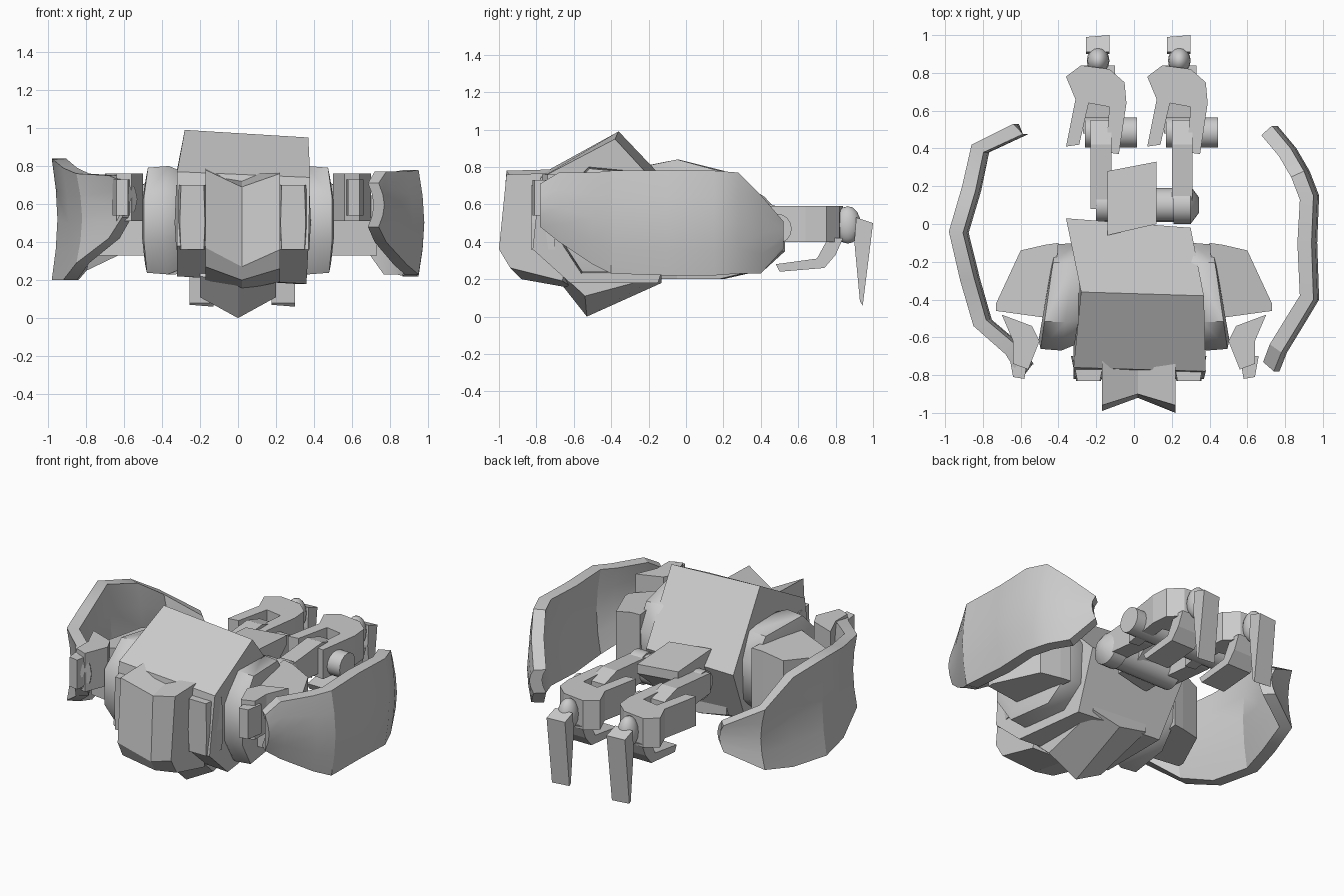
import bpy, bmesh, math
from mathutils import Vector


def loft(name, loops, smooth=None):
    """Skin equal-length 3D loops and cap both ends."""
    bm = bmesh.new()
    rows = [[bm.verts.new(p) for p in lp] for lp in loops]
    n = len(rows[0])
    for a, b in zip(rows, rows[1:]):
        for i in range(n):
            j = (i + 1) % n
            bm.faces.new((a[i], a[j], b[j], b[i]))
    bm.faces.new(rows[0][::-1])
    bm.faces.new(rows[-1])
    bmesh.ops.recalc_face_normals(bm, faces=bm.faces)
    me = bpy.data.meshes.new(name)
    bm.to_mesh(me)
    bm.free()
    ob = bpy.data.objects.new(name, me)
    bpy.context.collection.objects.link(ob)
    if smooth:
        bpy.ops.object.select_all(action='DESELECT')
        ob.select_set(True)
        bpy.context.view_layer.objects.active = ob
        bpy.ops.object.shade_smooth_by_angle(angle=math.radians(smooth))
    return ob


def along_x(name, sections, smooth=None):
    """Sections are (x, [(y, z), ...])."""
    return loft(name, [[(x, y, z) for y, z in o] for x, o in sections], smooth)


def along_z(name, outline, z0, z1):
    return loft(name, [[(x, y, z) for x, y in outline] for z in (z0, z1)])


def drum(name, x0, x1, y, z, r, sides=16):
    circle = [(y + r * math.cos(2 * math.pi * i / sides),
               z + r * math.sin(2 * math.pi * i / sides)) for i in range(sides)]
    return along_x(name, [(x0, circle), (x1, circle)], 40)


# Main torso with a high cross ridge, slightly skewed
loft("torso", [
    [(-0.28, -0.36, 0.99), (-0.32, -0.76, 0.77), (-0.32, -0.82, 0.38), (-0.32, -0.62, 0.22),
     (-0.32, -0.15, 0.22), (-0.36, 0.03, 0.58)],
    [(0.37, -0.38, 0.95), (0.38, -0.78, 0.74), (0.37, -0.82, 0.36), (0.36, -0.62, 0.18),
     (0.3, -0.15, 0.18), (0.3, -0.02, 0.56)]])

# Notched chest block on the front
along_x("chest_block", [
    (-0.17, [(-0.6, 0.79), (-0.96, 0.78), (-0.99, 0.37), (-0.94, 0.27), (-0.66, 0.2)]),
    (0.02, [(-0.6, 0.76), (-0.90, 0.69), (-0.92, 0.27), (-0.88, 0.2), (-0.6, 0.15)]),
    (0.22, [(-0.6, 0.77), (-0.96, 0.76), (-1.0, 0.36), (-0.94, 0.26), (-0.66, 0.19)])])

# Faceted side panels of the chest
for side, xc in (("left", -0.24), ("right", 0.29)):
    loft(f"{side}_chest_panel", [
        [(xc + s * dx, y, z) for dx, z in ((-1, 0.7), (1, 0.7), (1.1, 0.5), (1, 0.36), (-1, 0.36), (-1.1, 0.5))]
        for s, y in ((0.085, -0.7), (0.06, -0.83))])

# V-shaped keel below
along_x("keel", [
    (-0.2, [(-0.66, 0.22), (-0.54, 0.11), (-0.13, 0.22), (-0.13, 0.3), (-0.6, 0.3)]),
    (0.0, [(-0.68, 0.19), (-0.53, 0.0), (-0.13, 0.18), (-0.13, 0.3), (-0.6, 0.3)]),
    (0.2, [(-0.66, 0.22), (-0.54, 0.11), (-0.13, 0.22), (-0.13, 0.3), (-0.6, 0.3)])])

# Shoulder bands, arms, grips
RING = [(-0.67, 0.64), (-0.67, 0.4), (-0.56, 0.23), (-0.26, 0.23),
        (-0.12, 0.36), (-0.1, 0.62), (-0.2, 0.77), (-0.52, 0.8)]
for side, s in (("left", -1), ("right", 1)):
    loft(f"{side}_shoulder_band", [
        [(s * (x - 0.14 * (y + 0.35)), -0.38 + (y + 0.38) * k, 0.51 + (z - 0.51) * k) for y, z in RING]
        for x, k in ((0.27, 0.9), (0.34, 1.0), (0.45, 0.97), (0.46, 0.8))], 50)
    arm = ((0.4, -0.1), (0.47, -0.11), (0.6, -0.14), (0.73, -0.42), (0.73, -0.46), (0.44, -0.5))
    loft(f"{side}_arm", [[(s * x, y, 0.33) for x, y in arm],
                         [(s * x, y, 0.72 - 0.3 * max(0, x - 0.45)) for x, y in arm]])
    along_z(f"{side}_grip", [(s * x, y) for x, y in (
        (0.7, -0.48), (0.54, -0.54), (0.5, -0.62), (0.56, -0.77), (0.64, -0.74), (0.64, -0.62))],
        0.51, 0.76)
    along_z(f"{side}_grip_pin", [(s * x, y) for x, y in (
        (0.56, -0.7), (0.58, -0.82), (0.64, -0.81), (0.66, -0.7))], 0.54, 0.73)


def shield(name, stations, bow):
    """Curved plate through (x, y, bottom, top) with a bowed middle."""
    loops = []
    for x, y, zb, zt in stations:
        inward = (Vector((0, -0.13, 0)) - Vector((x, y, 0))).normalized() * 0.075
        outer = []
        for t in (0, 0.25, 0.5, 0.75, 1):
            out = bow * math.sin(math.pi * t) * math.copysign(1, x)
            outer.append(Vector((x + out, y, zb + (zt - zb) * t)))
        loops.append(outer + [p + inward for p in reversed(outer)])
    loft(name, loops, 28)


shield("right_shield", [
    (0.74, -0.78, 0.48, 0.71), (0.78, -0.68, 0.4, 0.77), (0.89, -0.5, 0.28, 0.77),
    (0.95, -0.4, 0.23, 0.78), (0.94, -0.1, 0.22, 0.78), (0.95, 0.15, 0.22, 0.78),
    (0.9, 0.28, 0.23, 0.77), (0.83, 0.4, 0.23, 0.65), (0.73, 0.52, 0.36, 0.51)], 0.03)
shield("left_shield", [
    (-0.61, -0.8, 0.53, 0.72), (-0.68, -0.69, 0.42, 0.75), (-0.85, -0.54, 0.29, 0.76),
    (-0.92, -0.3, 0.2, 0.79), (-0.98, -0.04, 0.2, 0.84), (-0.91, 0.2, 0.2, 0.78),
    (-0.86, 0.42, 0.25, 0.64), (-0.64, 0.53, 0.35, 0.52)], -0.03)

# Pelvis plate and hip axle
along_x("pelvis_plate", [
    (-0.14, [(-0.06, 0.44), (-0.06, 0.66), (0.28, 0.64), (0.28, 0.58), (0.14, 0.44)]),
    (0.12, [(0.0, 0.44), (0.0, 0.66), (0.33, 0.64), (0.33, 0.58), (0.16, 0.44)])])
drum("hip_axle", -0.2, 0.23, 0.1, 0.5, 0.09)
octa = [(math.cos(i * math.pi / 8), math.sin(i * math.pi / 8)) for i in range(16)]
along_x("right_hip_cap", [(x, [(0.1 + r * c, 0.5 + r * s) for c, s in octa])
                          for x, r in ((0.21, 0.1), (0.3, 0.1), (0.345, 0.04))], 40)

# Two identical folded legs
for side, dx in (("left", 0.0), ("right", 0.43)):
    def xs(a, b, outline):
        return [(a + dx, outline), (b + dx, outline)]

    along_x(f"{side}_thigh", xs(-0.23, -0.12, [
        (0.08, 0.45), (0.08, 0.58), (0.42, 0.61), (0.55, 0.57), (0.55, 0.44), (0.4, 0.42)]))
    drum(f"{side}_knee_axle", -0.26 + dx, 0.015 + dx, 0.485, 0.47, 0.08)
    along_z(f"{side}_shin_fork", [(x + dx, y) for x, y in (
        (-0.36, 0.41), (-0.31, 0.66), (-0.36, 0.78), (-0.28, 0.84), (-0.13, 0.82), (-0.05, 0.75),
        (-0.04, 0.64), (-0.08, 0.37), (-0.15, 0.38), (-0.13, 0.62), (-0.24, 0.64), (-0.29, 0.42))],
        0.4, 0.59)
    along_x(f"{side}_lower_strut", xs(-0.27, -0.1, [
        (0.84, 0.42), (0.8, 0.33), (0.74, 0.26), (0.5, 0.24), (0.48, 0.28), (0.7, 0.31), (0.76, 0.42)]))
    bpy.ops.mesh.primitive_uv_sphere_add(segments=16, ring_count=8, radius=1,
                                         location=(-0.19 + dx, 0.865, 0.49))
    ankle = bpy.context.object
    ankle.name = f"{side}_ankle"
    ankle.scale = (0.06, 0.07, 0.1)
    bpy.ops.object.shade_smooth_by_angle()
    along_x(f"{side}_foot", [
        (-0.255 + dx, [(0.9, 0.4), (0.93, 0.08), (0.945, 0.07), (0.99, 0.5), (0.91, 0.53)]),
        (-0.13 + dx, [(0.9, 0.4), (0.93, 0.08), (0.945, 0.06), (1.0, 0.5), (0.91, 0.53)])])
